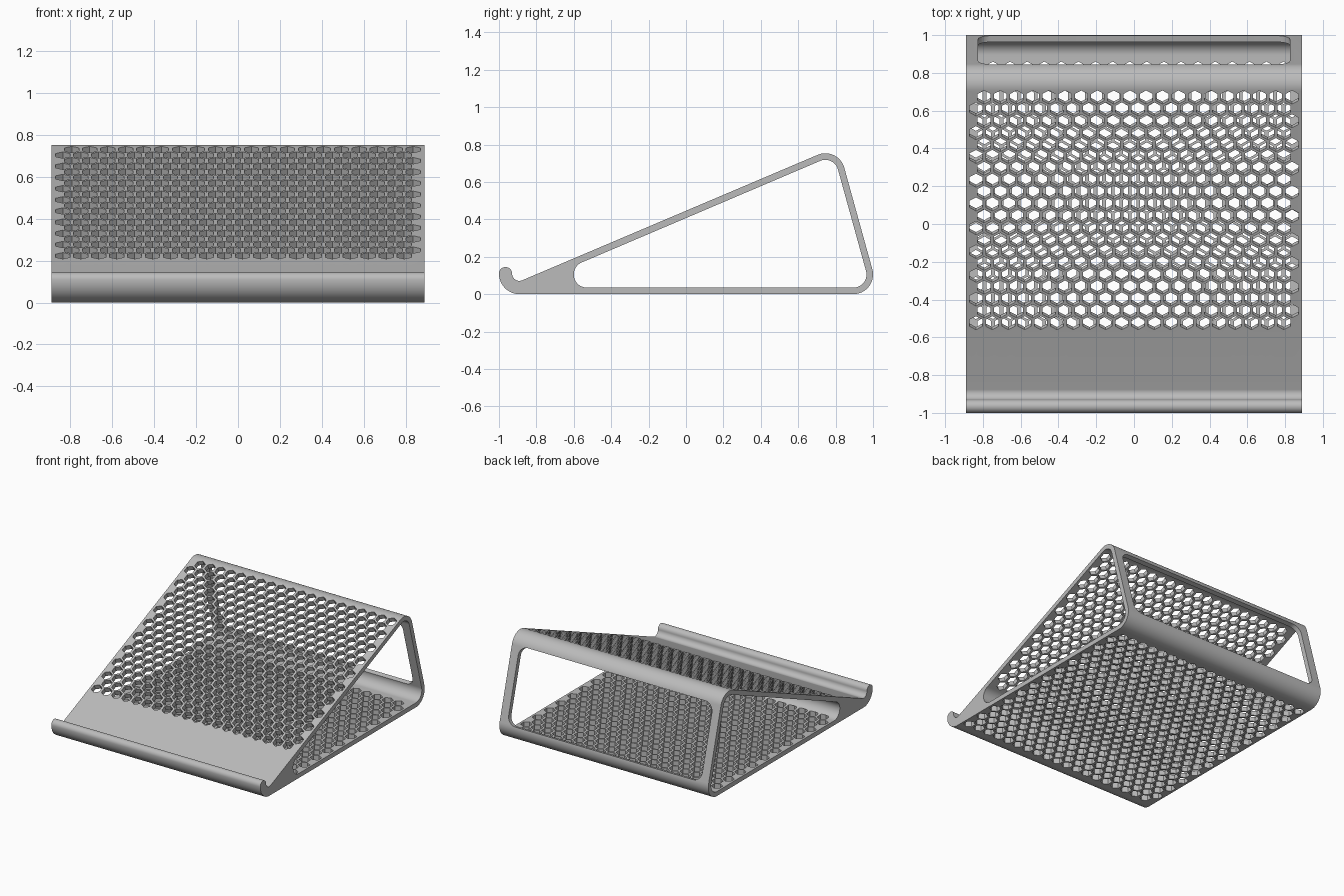
import bpy, bmesh, math
from mathutils import Vector

if "Cube" in bpy.data.objects:
    bpy.data.objects.remove(bpy.data.objects["Cube"])

HALF_W = 0.89          # half width of the stand
WALL = 0.035           # sheet thickness
SLOPE = 23.0           # tilt of the rest, degrees
BACK = 15.26           # direction of the back wall normal, degrees
X = Vector((1, 0, 0))


def arc(cy, cz, r, a0, a1, n=20):
    return [(cy + r * math.cos(math.radians(a0 + (a1 - a0) * i / n)),
             cz + r * math.sin(math.radians(a0 + (a1 - a0) * i / n))) for i in range(n + 1)]


def direction(deg):
    a = math.radians(deg)
    return Vector((0, math.cos(a), math.sin(a)))


def prism(bm, pts, origin, u, v, depth):
    """Closed prism: outline in the u/v plane, pushed along depth."""
    low = [bm.verts.new(origin + u * a + v * b) for a, b in pts]
    high = [bm.verts.new(p.co + depth) for p in low]
    faces = [bm.faces.new(low), bm.faces.new(high[::-1])]
    n = len(pts)
    for i in range(n):
        j = (i + 1) % n
        faces.append(bm.faces.new((low[j], low[i], high[i], high[j])))


def make_object(name, bm):
    bmesh.ops.recalc_face_normals(bm, faces=bm.faces[:])
    mesh = bpy.data.meshes.new(name)
    bm.to_mesh(mesh)
    bm.free()
    ob = bpy.data.objects.new(name, mesh)
    bpy.context.collection.objects.link(ob)
    return ob


def side_prism(name, pts, half):
    bm = bmesh.new()
    prism(bm, pts, Vector((-half, 0, 0)), Vector((0, 1, 0)), Vector((0, 0, 1)), X * 2 * half)
    return make_object(name, bm)


def hex_grid(bm, centre, along, normal, cols, rows, px, py, r, flip):
    """Staggered rows of pointed hexagon cutters through one sheet."""
    hexagon = [(r * math.sin(k * math.pi / 3), r * math.cos(k * math.pi / 3)) for k in range(6)]
    for j in range(rows):
        shift = (0.25 if (j % 2) != flip else -0.25) * px
        for i in range(cols):
            o = centre + X * ((i - (cols - 1) / 2) * px + shift) + along * ((j - (rows - 1) / 2) * py)
            prism(bm, hexagon, o + normal * 0.02, X, along, normal * -0.062)


# Side outline: curled front lip, sloped rest, rounded top and rear foot
outline = (arc(-0.89, 0.11, 0.11, 270, 180) + arc(-0.965, 0.11, 0.035, 180, 0)[1:]
           + arc(-0.891, 0.11, 0.039, 180, 270 + SLOPE)[1:]
           + arc(0.745, 0.648, 0.105, 90 + SLOPE, BACK) + arc(0.895, 0.105, 0.105, BACK, -90))
stand = side_prism("stand", outline, HALF_W)

# Hollow running through the body
r_in = 0.105 - WALL
hollow = side_prism("hollow_cutter", arc(-0.53, 0.105, r_in, 270, 90 + SLOPE)
                    + arc(0.745, 0.648, r_in, 90 + SLOPE, BACK)
                    + arc(0.895, 0.105, r_in, BACK, -90), HALF_W + 0.1)

# Rounded window in the back wall
w, h, r = 0.825, 0.285, 0.07
window_pts = (arc(w - r, h - r, r, 0, 90, 10) + arc(r - w, h - r, r, 90, 180, 10)
              + arc(r - w, r - h, r, 180, 270, 10) + arc(w - r, r - h, r, 270, 360, 10))
bm = bmesh.new()
n = direction(BACK)
prism(bm, window_pts, Vector((0, 0.921, 0.404)) + n * 0.05, X, direction(BACK + 90), n * -0.14)
window = make_object("window_cutter", bm)

# Hexagon holes in the sloped rest and in the floor
bm = bmesh.new()
y_mid = 0.0735
z_mid = 0.745 + math.tan(math.radians(SLOPE)) * (y_mid - 0.704)
hex_grid(bm, Vector((0, y_mid, z_mid)), direction(SLOPE), direction(SLOPE + 90),
         20, 20, 0.0858, 0.0683, 0.039, 0)
hex_grid(bm, Vector((0, 0, 0)), Vector((0, 1, 0)), Vector((0, 0, -1)),
         19, 24, 0.0905, 0.0712, 0.041, 1)
holes = make_object("hole_cutter", bm)

# Cut everything out of the body
bpy.context.view_layer.objects.active = stand
stand.select_set(True)
for cutter in (hollow, window, holes):
    cutter.hide_render = True
    mod = stand.modifiers.new("cut", 'BOOLEAN')
    mod.operation = 'DIFFERENCE'
    mod.solver = 'MANIFOLD'
    mod.object = cutter
    bpy.ops.object.modifier_apply(modifier=mod.name)
for cutter in (hollow, window, holes):
    bpy.data.objects.remove(cutter)

mat = bpy.data.materials.new("grey_metal")
mat.diffuse_color = (0.5, 0.5, 0.5, 1)
mat.use_nodes = True
mat.node_tree.nodes["Principled BSDF"].inputs["Base Color"].default_value = mat.diffuse_color
stand.data.materials.clear()
stand.data.materials.append(mat)
for p in stand.data.polygons:
    p.material_index = 0
bpy.ops.object.shade_smooth_by_angle(angle=math.radians(30))
